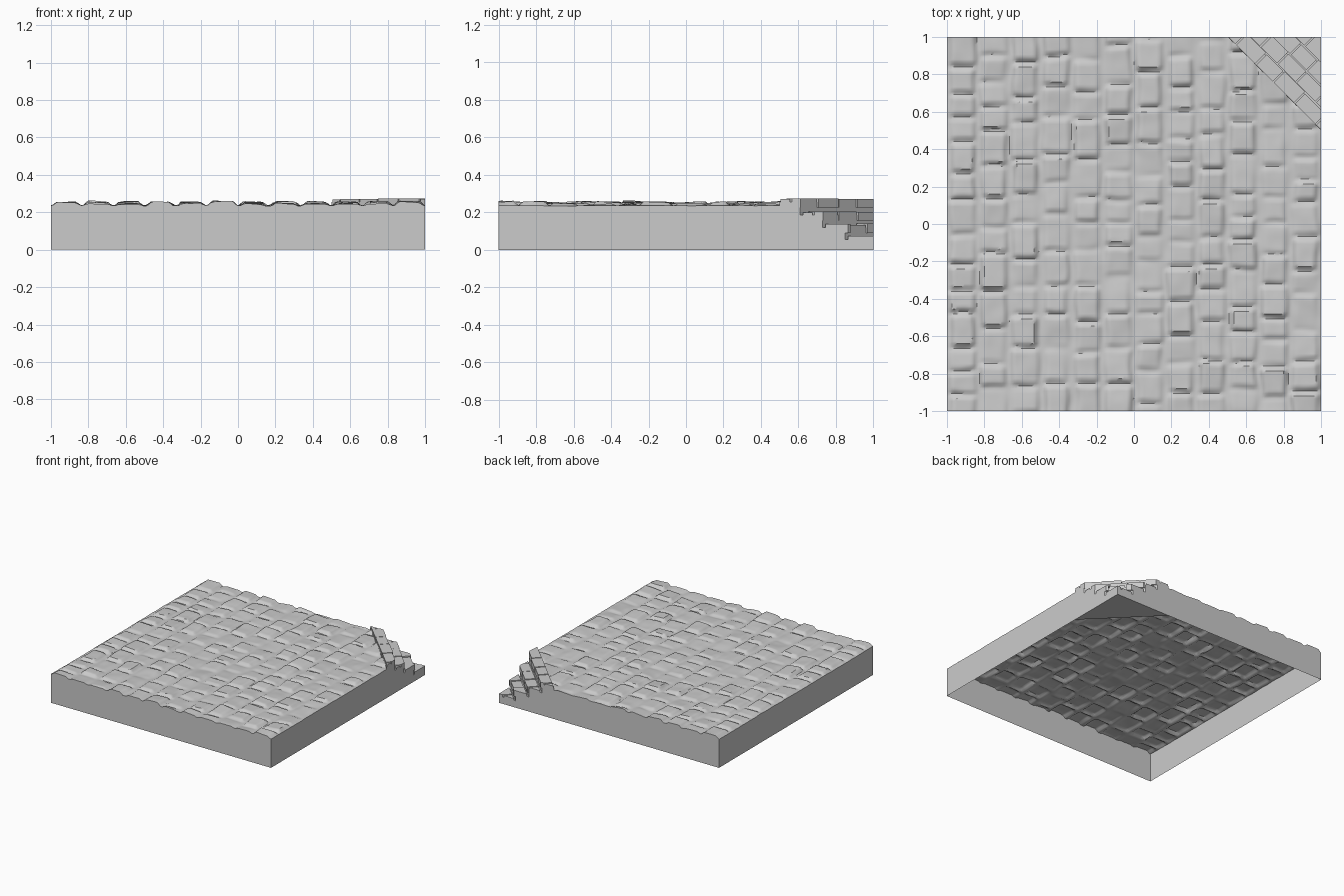
import bpy, bmesh, math, random
from mathutils import Vector, noise

random.seed(7)
if "Cube" in bpy.data.objects:
    bpy.data.objects.remove(bpy.data.objects["Cube"], do_unlink=True)

stone = bpy.data.materials.new("stone_grey")
stone.use_nodes = True
GREY = (0.6, 0.6, 0.6, 1)
stone.diffuse_color = GREY
stone.node_tree.nodes["Principled BSDF"].inputs["Base Color"].default_value = GREY


def add_object(name, bm, smooth_angle=None):
    mesh = bpy.data.meshes.new(name)
    bm.to_mesh(mesh)
    bm.free()
    mesh.materials.append(stone)
    obj = bpy.data.objects.new(name, mesh)
    bpy.context.collection.objects.link(obj)
    if smooth_angle:
        bpy.ops.object.select_all(action='DESELECT')
        obj.select_set(True)
        bpy.context.view_layer.objects.active = obj
        bpy.ops.object.shade_smooth_by_angle(angle=math.radians(smooth_angle))
    return obj


def add_prism(bm, outline, bottom, top):
    low = [bm.verts.new((x, y, bottom)) for x, y in outline]
    high = [bm.verts.new((x, y, top)) for x, y in outline]
    bm.faces.new(low[::-1])
    bm.faces.new(high)
    for i in range(len(low)):
        j = (i + 1) % len(low)
        bm.faces.new((low[i], low[j], high[j], high[i]))


# Cobble layout: columns of stones with uneven lengths, heights and tilts
COLUMNS = 12
WIDTH = 2 / COLUMNS
layout = []
for c in range(COLUMNS):
    y = -1 - random.uniform(0, 0.14)
    stones = []
    while y < 1.05:
        length = random.uniform(0.12, 0.21)
        stones.append(dict(
            start=y, end=y + length,
            rise=random.uniform(0.006, 0.022),
            tilt_x=random.uniform(-0.07, 0.07),
            tilt_y=random.uniform(-0.08, 0.08),
            inset=random.uniform(0, 0.012)))
        y += length
    layout.append(stones)


def smooth_step(t):
    t = max(0, min(1, t))
    return t * t * (3 - 2 * t)


def cobble_height(x, y):
    p = Vector((x * 6, y * 6, 0))
    px = x + 0.014 * noise.noise(p)
    py = y + 0.014 * noise.noise(p + Vector((9, 4, 2)))
    col = max(0, min(COLUMNS - 1, int((px + 1) / WIDTH)))
    s = next((s for s in layout[col] if s["start"] <= py < s["end"]), layout[col][-1])
    left = -1 + col * WIDTH
    dx = px - left - WIDTH / 2
    dy = py - (s["start"] + s["end"]) / 2
    edge_x = WIDTH / 2 - abs(dx) - s["inset"]
    edge_y = (s["end"] - s["start"]) / 2 - abs(dy)
    mask = smooth_step(edge_x / 0.03) * smooth_step(edge_y / 0.026)
    top = s["rise"] + s["tilt_x"] * dx + s["tilt_y"] * dy
    rough = 0.003 * noise.noise(p * 2) + 0.004 * noise.noise(p * 0.4)
    return 0.235 + mask * top + rough


# Cobbled ground with hollow side walls, cut away at the stair corner
EDGE = 1.5
bm = bmesh.new()
bmesh.ops.create_grid(bm, x_segments=150, y_segments=150, size=1)
bmesh.ops.bisect_plane(
    bm, geom=bm.verts[:] + bm.edges[:] + bm.faces[:], dist=1e-5,
    plane_co=(EDGE / 2, EDGE / 2, 0), plane_no=(1, 1, 0), clear_outer=True)
for v in bm.verts:
    v.co.z = cobble_height(v.co.x, v.co.y)
rim = [e for e in bm.edges if e.is_boundary
       and not all(abs(v.co.x + v.co.y - EDGE) < 1e-3 for v in e.verts)]
skirt = bmesh.ops.extrude_edge_only(bm, edges=rim)["geom"]
for v in skirt:
    if isinstance(v, bmesh.types.BMVert):
        v.co.z = 0
bmesh.ops.recalc_face_normals(bm, faces=bm.faces)
if sum(f.normal.z for f in bm.faces) < 0:
    bmesh.ops.reverse_faces(bm, faces=bm.faces)
add_object("cobbled_ground", bm, 40)

# Stair core: diagonal courses stepping down to the corner
STEP = 0.12
TREADS = [0.255, 0.185, 0.12, 0.055]
bm = bmesh.new()
add_prism(bm, [(1, EDGE - 1), (1, 1), (EDGE - 1, 1)], 0, TREADS[-1])
for i in range(3):
    end = EDGE + STEP * (i + 1) - 0.012
    add_prism(bm, [(1, EDGE - 1), (1, end - 1), (end - 1, 1), (EDGE - 1, 1)],
              TREADS[i + 1], TREADS[i])
add_object("stair_core", bm)

# Stair bricks: a staggered row on each tread, trimmed to the outer walls
bm = bmesh.new()
ROOT = math.sqrt(2)


def diagonal(u, v):
    return ((v + u) / ROOT, (v - u) / ROOT)


for i, tread in enumerate(TREADS):
    inner = (EDGE + STEP * i) / ROOT + 0.003
    outer = (EDGE + STEP * (i + 1)) / ROOT if i < 3 else ROOT
    reach = ROOT - inner
    u = -reach - random.uniform(0, 0.08)
    while u < reach:
        length = random.uniform(0.12, 0.18)
        a, b = u + 0.004, u + length - 0.004
        front = outer + random.uniform(-0.008, 0.004)
        add_prism(bm, [diagonal(a, inner), diagonal(b, inner),
                       diagonal(b, front), diagonal(a, front)],
                  tread - 0.03, tread + random.uniform(0.012, 0.02))
        u += length
for axis in ((1, 0, 0), (0, 1, 0)):
    cut = bmesh.ops.bisect_plane(
        bm, geom=bm.verts[:] + bm.edges[:] + bm.faces[:], dist=1e-6,
        plane_co=axis, plane_no=axis, clear_outer=True)["geom_cut"]
    bmesh.ops.holes_fill(bm, edges=[e for e in cut if isinstance(e, bmesh.types.BMEdge)])
bmesh.ops.recalc_face_normals(bm, faces=bm.faces)
add_object("stair_bricks", bm)
